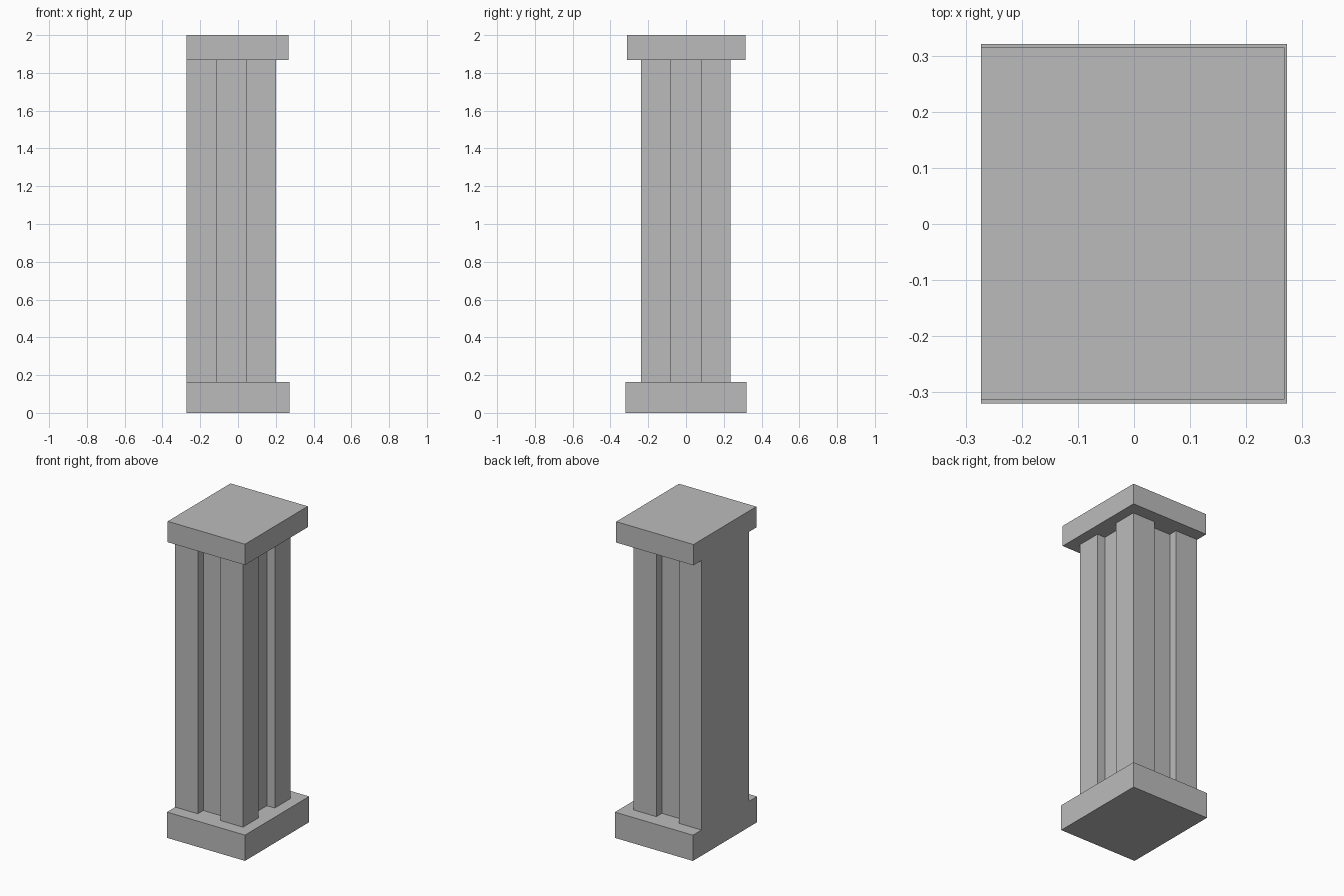
import bpy
import bmesh

cube = bpy.data.objects.get("Cube")
if cube:
    bpy.data.objects.remove(cube, do_unlink=True)

stone = bpy.data.materials.new("grey stone")
stone.use_nodes = True
GREY = (0.5, 0.5, 0.5, 1)
stone.diffuse_color = GREY
stone.node_tree.nodes["Principled BSDF"].inputs["Base Color"].default_value = GREY


def extrude_outline(name, outline, bottom, top):
    """Raise a flat outline into a solid between two heights."""
    bm = bmesh.new()
    face = bm.faces.new([bm.verts.new((x, y, bottom)) for x, y in outline])
    raised = bmesh.ops.extrude_face_region(bm, geom=[face])["geom"]
    for v in raised:
        if isinstance(v, bmesh.types.BMVert):
            v.co.z = top
    bmesh.ops.recalc_face_normals(bm, faces=bm.faces)
    mesh = bpy.data.meshes.new(name)
    bm.to_mesh(mesh)
    bm.free()
    mesh.materials.append(stone)
    obj = bpy.data.objects.new(name, mesh)
    bpy.context.collection.objects.link(obj)
    return obj


def rectangle(x0, x1, y0, y1):
    return [(x0, y0), (x1, y0), (x1, y1), (x0, y1)]


BACK = -0.273            # flat wall side shared by all parts
BASE_TOP, CAP_BOTTOM = 0.163, 1.868
DEPTH = 0.055            # groove depth

# Plinth and capital slabs
extrude_outline("base_slab", rectangle(BACK, 0.273, -0.32, 0.321), 0, BASE_TOP)
extrude_outline("cap_slab", rectangle(BACK, 0.268, -0.313, 0.315), CAP_BOTTOM, 2)

# Shaft with a square groove on the front, back and +x sides
x_out, y0, y1 = 0.202, -0.238, 0.235
gx0, gx1 = -0.115, 0.043
gy0, gy1 = -0.083, 0.079
shaft = [
    (BACK, y0), (gx0, y0), (gx0, y0 + DEPTH), (gx1, y0 + DEPTH), (gx1, y0), (x_out, y0),
    (x_out, gy0), (x_out - DEPTH, gy0), (x_out - DEPTH, gy1), (x_out, gy1),
    (x_out, y1), (gx1, y1), (gx1, y1 - DEPTH), (gx0, y1 - DEPTH), (gx0, y1), (BACK, y1),
]
extrude_outline("grooved_shaft", shaft, BASE_TOP, CAP_BOTTOM)
